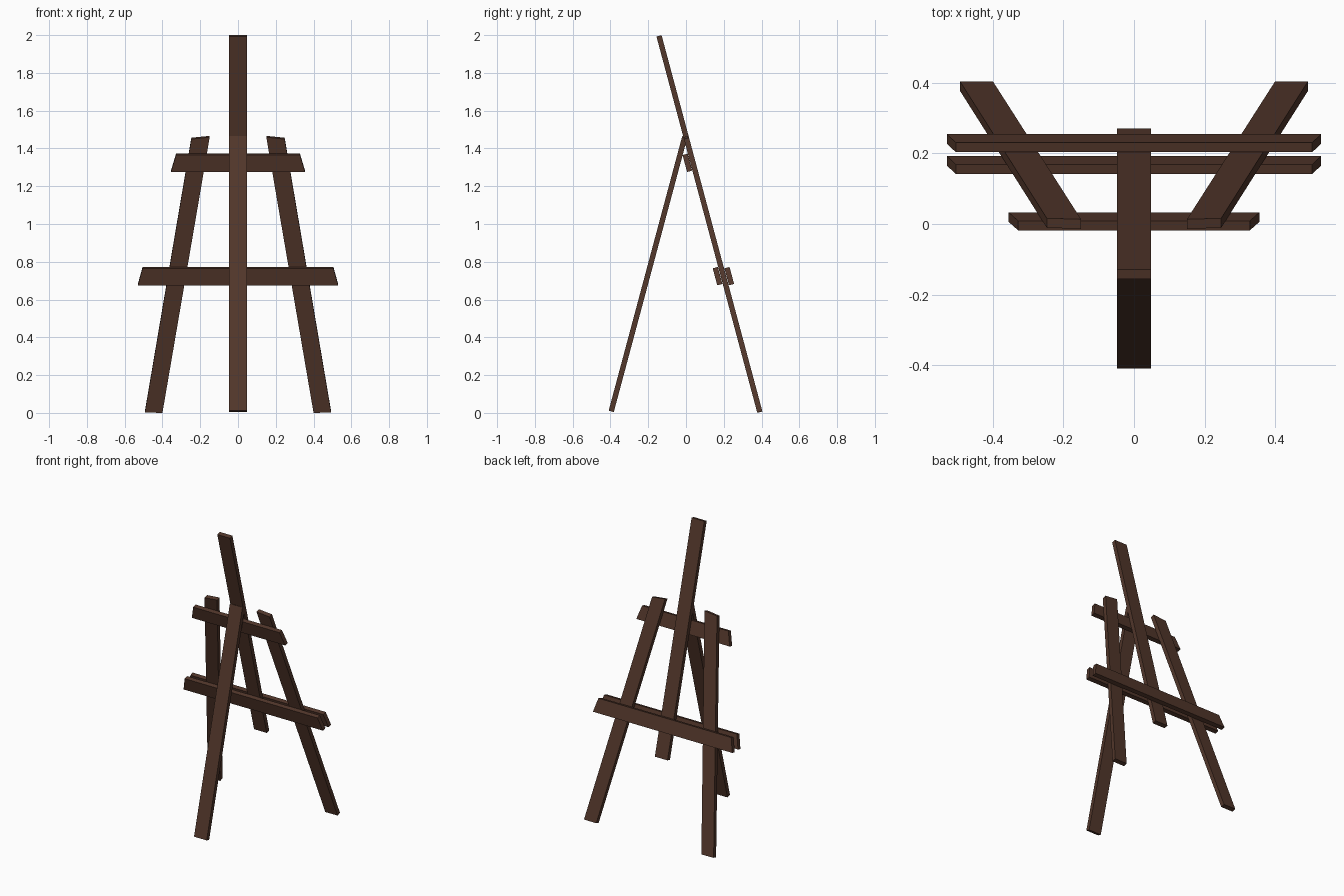
import bpy, bmesh, math
from mathutils import Vector

if "Cube" in bpy.data.objects:
    bpy.data.objects.remove(bpy.data.objects["Cube"])

LEAN = math.radians(15)
THICK = 0.028

wood = bpy.data.materials.new("dark_wood")
wood.diffuse_color = (0.085, 0.038, 0.024, 1)
wood.use_nodes = True
wood.node_tree.nodes["Principled BSDF"].inputs["Base Color"].default_value = wood.diffuse_color


def plank(name, outline, y0, side=1):
    """Flat board: (x, z) outline laid on a leaning plane, extruded along its normal.
    y0 is where the plane meets the floor; side -1 leans the other way."""
    normal = Vector((0, side * math.cos(LEAN), math.sin(LEAN)))
    bm = bmesh.new()
    base = [Vector((x, side * (y0 - math.tan(LEAN) * z), z)) - normal * THICK / 2
            for x, z in outline]
    face = bm.faces.new([bm.verts.new(p) for p in base])
    ext = bmesh.ops.extrude_face_region(bm, geom=[face])
    moved = [v for v in ext["geom"] if isinstance(v, bmesh.types.BMVert)]
    bmesh.ops.translate(bm, verts=moved, vec=normal * THICK)
    bmesh.ops.recalc_face_normals(bm, faces=bm.faces)
    mesh = bpy.data.meshes.new(name)
    bm.to_mesh(mesh)
    bm.free()
    mesh.materials.append(wood)
    obj = bpy.data.objects.new(name, mesh)
    bpy.context.collection.objects.link(obj)
    return obj


def bar(name, z, half_top, half_bottom, y0):
    """Cross bar with slanted ends."""
    lo, hi = z - 0.045, z + 0.045
    plank(name, [(-half_bottom, lo), (half_bottom, lo), (half_top, hi), (-half_top, hi)], y0)


def post(name, z0, z1, y0, side=1):
    """Straight central board."""
    w = 0.048
    plank(name, [(-w, z0), (w, z0), (w, z1), (-w, z1)], y0, side)


PLANE = 0.392  # floor line of the leaning frame

# splayed pair of legs
for label, s in (("left", -1), ("right", 1)):
    plank(f"{label}_leg",
          [(s * 0.40, 0.004), (s * 0.493, 0.005), (s * 0.247, 1.453), (s * 0.15, 1.463)], PLANE)

# tall centre mast and single prop leg
post("mast", 0.505, 1.996, PLANE)
post("prop_leg", 0.008, 1.461, 0.398, -1)

# cross bars: one at the top, a pair clamping the legs lower down
bar("upper_bar", 1.324, 0.328, 0.355, PLANE - 0.03)
bar("lower_bar_inner", 0.724, 0.505, 0.53, PLANE - 0.031)
bar("lower_bar_outer", 0.724, 0.505, 0.53, PLANE + 0.031)
